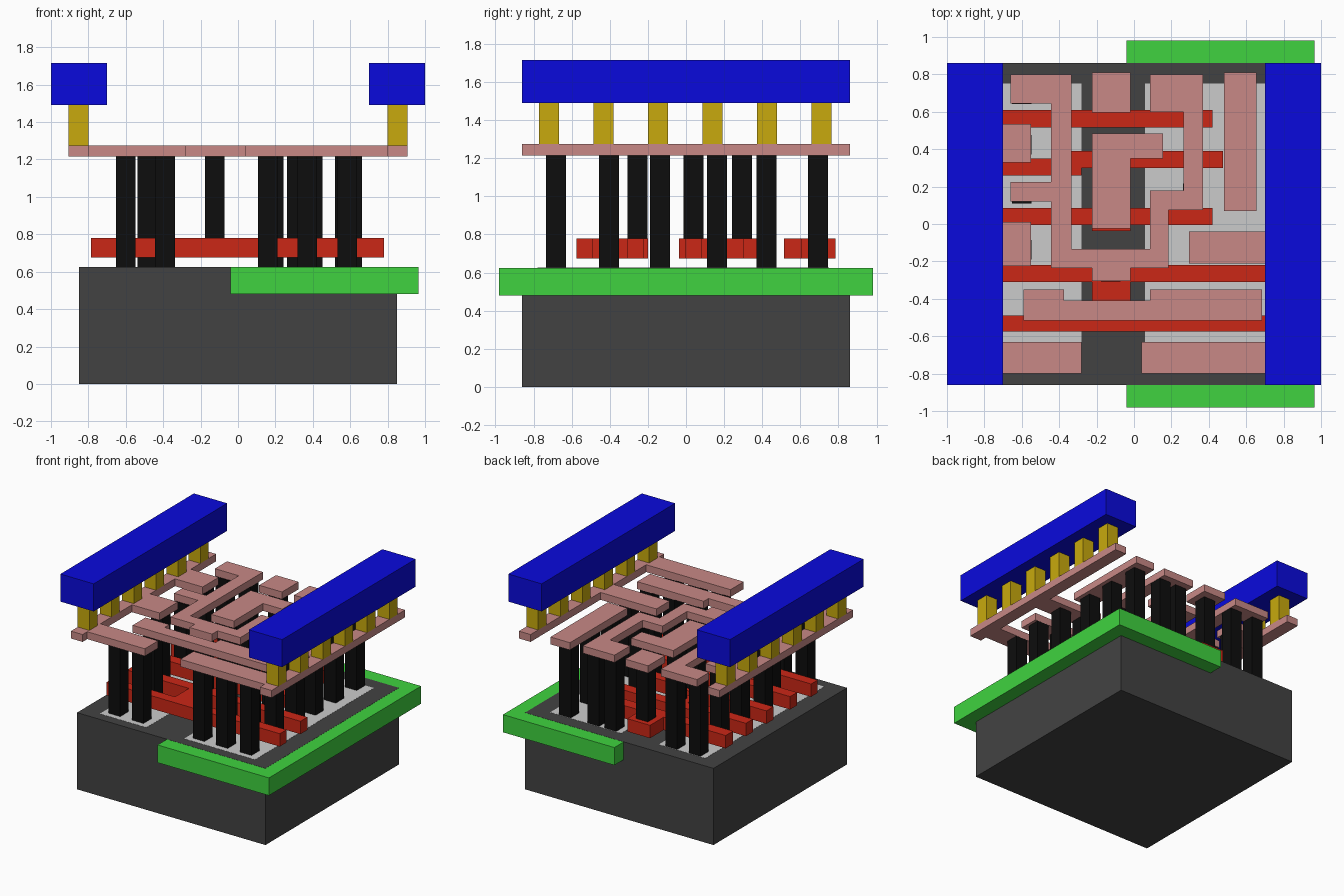
import bpy, bmesh


def material(name, rgb):
    m = bpy.data.materials.new(name)
    m.diffuse_color = (*rgb, 1)
    return m


DARK = material("dark_grey", (0.055, 0.055, 0.055))
GREEN = material("green", (0.05, 0.65, 0.05))
RED = material("red", (0.60, 0.02, 0.008))
BLACK = material("black", (0.004, 0.004, 0.004))
PINK = material("pink", (0.58, 0.25, 0.24))
GOLD = material("gold", (0.58, 0.40, 0.004))
BLUE = material("blue", (0.003, 0.003, 0.72))


def prism(name, outline, z0, z1, mat=None):
    """Extrude a flat outline between two heights."""
    bm = bmesh.new()
    face = bm.faces.new([bm.verts.new((x, y, z0)) for x, y in outline])
    top = bmesh.ops.extrude_face_region(bm, geom=[face])["geom"]
    bmesh.ops.translate(bm, vec=(0, 0, z1 - z0),
                        verts=[v for v in top if isinstance(v, bmesh.types.BMVert)])
    bmesh.ops.recalc_face_normals(bm, faces=bm.faces)
    me = bpy.data.meshes.new(name)
    bm.to_mesh(me)
    bm.free()
    ob = bpy.data.objects.new(name, me)
    bpy.context.collection.objects.link(ob)
    if mat:
        me.materials.append(mat)
    return ob


def box(name, x0, x1, y0, y1, z0, z1, mat=None):
    return prism(name, [(x0, y0), (x1, y0), (x1, y1), (x0, y1)], z0, z1, mat)


# Substrate block, well and the two diffusion areas
TOP = 0.625
box("substrate", -0.85, 0.85, -0.86, 0.86, 0, TOP, DARK)
box("well", -0.04, 0.965, -0.98, 0.98, 0.48, TOP - 0.001, GREEN)
box("diffusion_left", -0.70, -0.28, -0.78, 0.75, TOP - 0.01, TOP + 0.001)
box("diffusion_right", 0.06, 0.70, -0.78, 0.75, TOP - 0.01, TOP + 0.001)

# Red gate strips, each with a widened contact pad
GZ = (0.675, 0.78)
L, R, P0, P1 = -0.785, 0.78, -0.225, -0.02
prism("gate_strip_1", [(L, 0.515), (0.42, 0.515), (0.42, 0.61), (P1, 0.61), (P1, 0.785),
                       (P0, 0.785), (P0, 0.61), (L, 0.61)], *GZ, RED)
prism("gate_strip_2", [(L, 0.26), (-0.28, 0.26), (-0.28, 0.30), (P0, 0.30), (P0, 0.195),
                       (P1, 0.195), (P1, 0.30), (0.475, 0.30), (0.475, 0.39),
                       (-0.385, 0.39), (-0.385, 0.35), (L, 0.35)], *GZ, RED)
prism("gate_strip_3", [(L, -0.005), (P0, -0.005), (P0, -0.037), (P1, -0.037), (P1, -0.005),
                       (0.42, -0.005), (0.42, 0.085), (P1, 0.085), (P1, 0.128),
                       (P0, 0.128), (P0, 0.085), (L, 0.085)], *GZ, RED)
prism("gate_strips_4_5", [(L, -0.575), (R, -0.575), (R, -0.49), (P1, -0.49), (P1, -0.31),
                          (R, -0.31), (R, -0.22), (P1, -0.22), (P1, -0.20), (P0, -0.20),
                          (P0, -0.22), (L, -0.22), (L, -0.31), (P0, -0.31), (P0, -0.49),
                          (L, -0.49)], *GZ, RED)

# Black contact pillars: rows of (y, x positions)
H = 0.0525
for y, xs in [(-0.683, (-0.60, -0.39, 0.16, 0.37, 0.585)),
              (-0.403, (-0.485, 0.19, 0.40, 0.61)),
              (-0.137, (-0.60, 0.40, 0.61)),
              (0.163, (-0.60, 0.315, 0.57)),
              (0.423, (-0.60, 0.57)),
              (0.693, (-0.60, -0.39, 0.16, 0.315, 0.57))]:
    for x in xs:
        box("contact_pillar", x - H, x + H, y - H, y + H, TOP, 1.215, BLACK)
for y in (-0.255, 0.04, 0.293, 0.693):
    box("gate_contact", -0.125 - H, -0.125 + H, y - H, y + H, GZ[1], 1.215, BLACK)

# Pink metal layer: outer rails with inward stubs
MZ = (1.215, 1.275)
prism("rail_left", [(-0.905, -0.86), (-0.80, -0.86), (-0.80, -0.80), (-0.28, -0.80),
                    (-0.28, -0.63), (-0.80, -0.63), (-0.80, -0.225), (-0.55, -0.225),
                    (-0.55, 0.01), (-0.80, 0.01), (-0.80, 0.33), (-0.55, 0.33),
                    (-0.55, 0.535), (-0.80, 0.535), (-0.80, 0.86), (-0.905, 0.86)], *MZ, PINK)
prism("rail_right", [(0.905, -0.86), (0.80, -0.86), (0.80, -0.80), (0.04, -0.80),
                     (0.04, -0.63), (0.80, -0.63), (0.80, -0.21), (0.295, -0.21),
                     (0.295, -0.04), (0.80, -0.04), (0.80, 0.86), (0.905, 0.86)], *MZ, PINK)

# Winding trace and the smaller inner traces
prism("winding_trace", [(-0.66, 0.80), (-0.66, 0.645), (-0.445, 0.645), (-0.445, 0.225),
                        (-0.66, 0.225), (-0.66, 0.12), (-0.445, 0.12), (-0.445, -0.235),
                        (P0, -0.235), (P0, -0.305), (P1, -0.305), (P1, -0.235),
                        (0.185, -0.235), (0.185, 0.075), (0.37, 0.075), (0.37, 0.80),
                        (0.085, 0.80), (0.085, 0.60), (0.265, 0.60), (0.265, 0.18),
                        (0.085, 0.18), (0.085, -0.135), (-0.335, -0.135),
                        (-0.335, 0.80)], *MZ, PINK)
prism("centre_trace", [(P0, -0.025), (P1, -0.025), (P1, 0.35), (0.155, 0.35),
                       (0.155, 0.485), (P0, 0.485)], *MZ, PINK)
box("input_trace", P0, P1, 0.595, 0.81, *MZ, PINK)
box("output_trace", 0.48, 0.655, 0.07, 0.81, *MZ, PINK)
prism("front_trace", [(-0.59, -0.515), (0.685, -0.515), (0.685, -0.35), (0.085, -0.35),
                      (0.085, -0.41), (-0.375, -0.41), (-0.375, -0.35),
                      (-0.59, -0.35)], *MZ, PINK)

# Blue top beams on gold posts, both sides
for side, s in (("left", -1), ("right", 1)):
    box("top_beam_" + side, *sorted((s * 0.7, s)), -0.86, 0.86, 1.49, 1.715, BLUE)
    for i in range(6):
        y = -0.72 + 0.286 * i
        box("post_" + side, *sorted((s * 0.80, s * 0.905)), y - H, y + H, 1.275, 1.49, GOLD)
